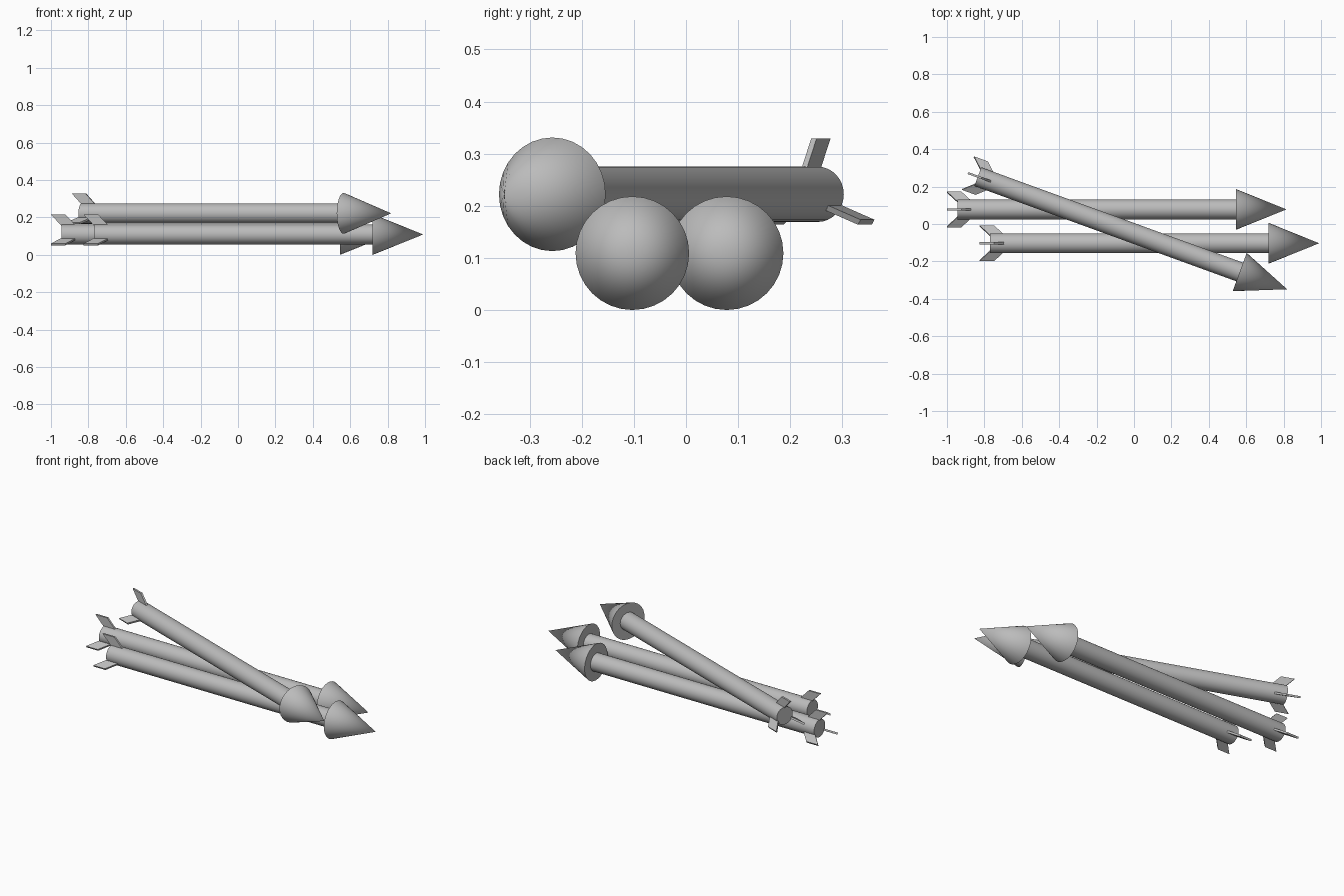
import bpy
import math
from mathutils import Matrix, Vector

cube = bpy.data.objects.get("Cube")
if cube:
    bpy.data.objects.remove(cube, do_unlink=True)

# One plain grey for everything
grey = bpy.data.materials.new("plain_grey")
grey.use_nodes = True
COLOUR = (0.5, 0.5, 0.5, 1)
grey.diffuse_color = COLOUR
grey.node_tree.nodes["Principled BSDF"].inputs["Base Color"].default_value = COLOUR

LENGTH = 1.76        # tail to tip
HEAD_LENGTH = 0.27
HEAD_RADIUS = 0.109
SHAFT_RADIUS = 0.053
FIN_CHORD = 0.078
FIN_SWEEP = 0.056
FIN_THICKNESS = 0.011
ALONG_X = Matrix.Rotation(math.pi / 2, 4, "Y")


def cone(name, r_tail, r_tip, start, end, frame):
    """Tapered round part along the arrow's own x axis."""
    bpy.ops.mesh.primitive_cone_add(vertices=32, radius1=r_tail,
                                    radius2=r_tip, depth=end - start)
    obj = bpy.context.object
    obj.name = name
    obj.data.materials.append(grey)
    bpy.ops.object.shade_smooth_by_angle(angle=math.radians(30))
    obj.matrix_world = frame @ Matrix.Translation(((start + end) / 2, 0, 0)) @ ALONG_X


def fin(name, angle, frame):
    """Thin swept-back vane standing on the shaft."""
    bpy.ops.mesh.primitive_cube_add(size=1)
    obj = bpy.context.object
    obj.name = name
    root, outer = SHAFT_RADIUS - 0.005, HEAD_RADIUS - 0.002
    for v in obj.data.vertices:
        x, y, z = v.co
        tip = z > 0
        v.co = Vector(((x + 0.5) * FIN_CHORD - (FIN_SWEEP if tip else 0),
                       y * FIN_THICKNESS, outer if tip else root))
    obj.data.materials.append(grey)
    obj.matrix_world = frame @ Matrix.Rotation(angle, 4, "X")


def arrow(name, tail, heading):
    frame = Matrix.Translation(tail) @ Matrix.Rotation(math.radians(heading), 4, "Z")
    neck = LENGTH - HEAD_LENGTH
    cone(name + "_shaft", SHAFT_RADIUS, SHAFT_RADIUS, 0, neck + 0.01, frame)
    cone(name + "_head", HEAD_RADIUS, 0, neck, LENGTH, frame)
    for i, side in enumerate(("top", "left", "right")):
        fin(f"{name}_{side}_fin", i * math.tau / 3, frame)


# Two parallel arrows on the ground, a third lying across them
arrow("front_arrow", (-0.77, -0.103, 0.109), 0)
arrow("back_arrow", (-0.945, 0.078, 0.109), 0)
arrow("crossing_arrow", (-0.835, 0.253, 0.222), -20)
